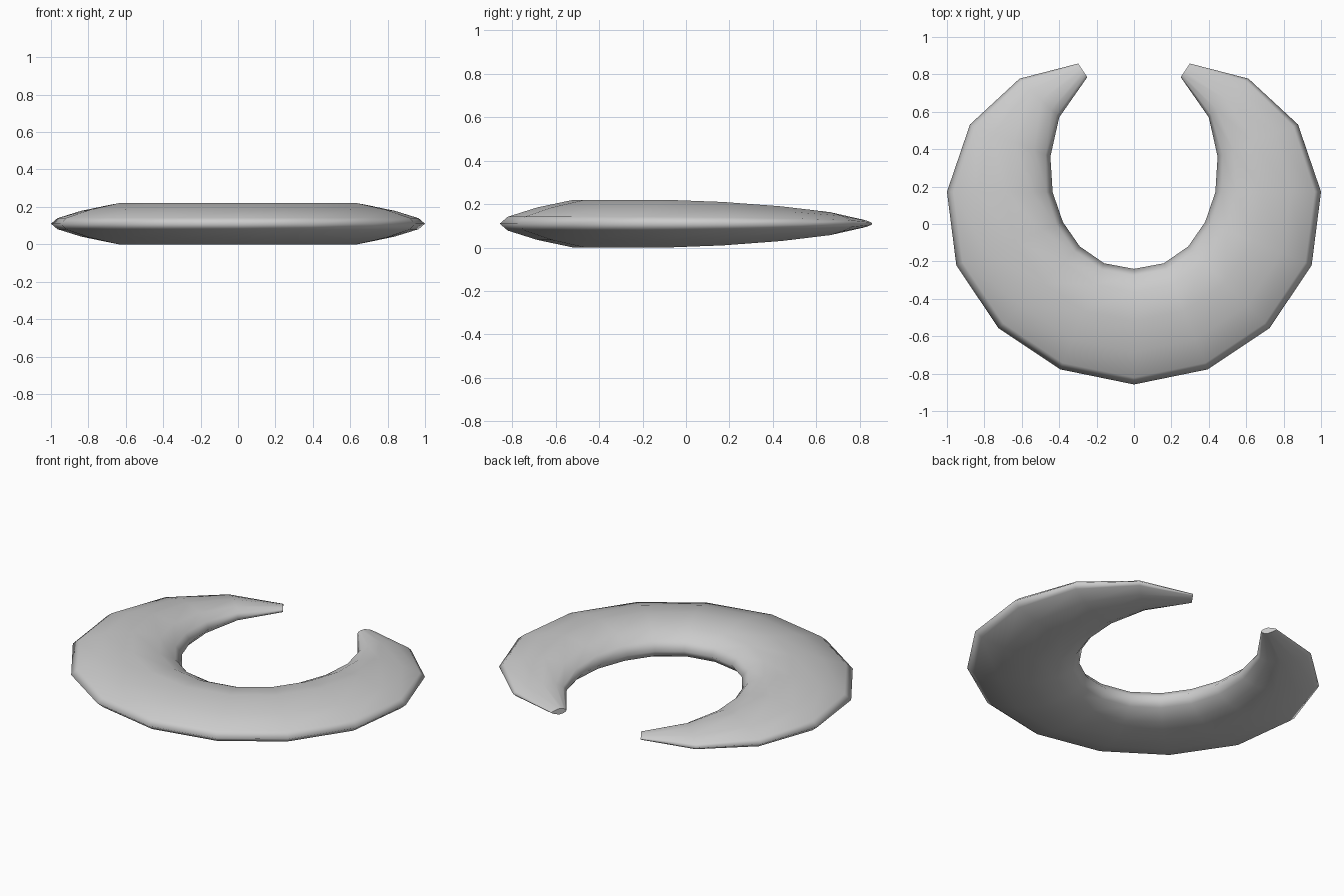
import bpy, bmesh
from mathutils import Vector

if "Cube" in bpy.data.objects:
    bpy.data.objects.remove(bpy.data.objects["Cube"])

# Right half of the crescent: outer edge, inner edge, half thickness at each station
outer = [(0, -.858), (.395, -.777), (.725, -.557), (.95, -.22),
         (1.0, .172), (.877, .532), (.612, .777), (.298, .858)]
inner = [(0, -.24), (.16, -.21), (.29, -.12), (.38, .01),
         (.435, .17), (.447, .36), (.4, .57), (.25, .785)]
half = [.11, .11, .11, .11, .1, .08, .053, .018]

# Cross-section: fraction from outer to inner edge, height fraction
upper = [(.06, .29), (.28, .68), (.55, 1), (.8, .8), (.94, .42)]
section = [(0, 0)] + upper + [(1, 0)] + [(t, -h) for t, h in reversed(upper)]

stations = list(zip(outer, inner, half))
mirrored = [((-o[0], o[1]), (-i[0], i[1]), h) for o, i, h in stations[:0:-1]]

# Loft the sections around the crescent and cap both tips
bm = bmesh.new()
rings = []
for o, i, h in mirrored + stations:
    o, i = Vector(o), Vector(i)
    ring = []
    for t, z in section:
        p = o.lerp(i, t)
        ring.append(bm.verts.new((p.x, p.y, .11 + z * h)))
    rings.append(ring)
n = len(section)
for a, b in zip(rings, rings[1:]):
    for k in range(n):
        bm.faces.new((a[k], a[(k + 1) % n], b[(k + 1) % n], b[k]))
bm.faces.new(rings[0])
bm.faces.new(rings[-1])
bmesh.ops.recalc_face_normals(bm, faces=bm.faces)
for f in bm.faces:
    f.smooth = len(f.verts) == 4

mesh = bpy.data.meshes.new("crescent")
bm.to_mesh(mesh)
bm.free()
crescent = bpy.data.objects.new("crescent", mesh)
bpy.context.collection.objects.link(crescent)
